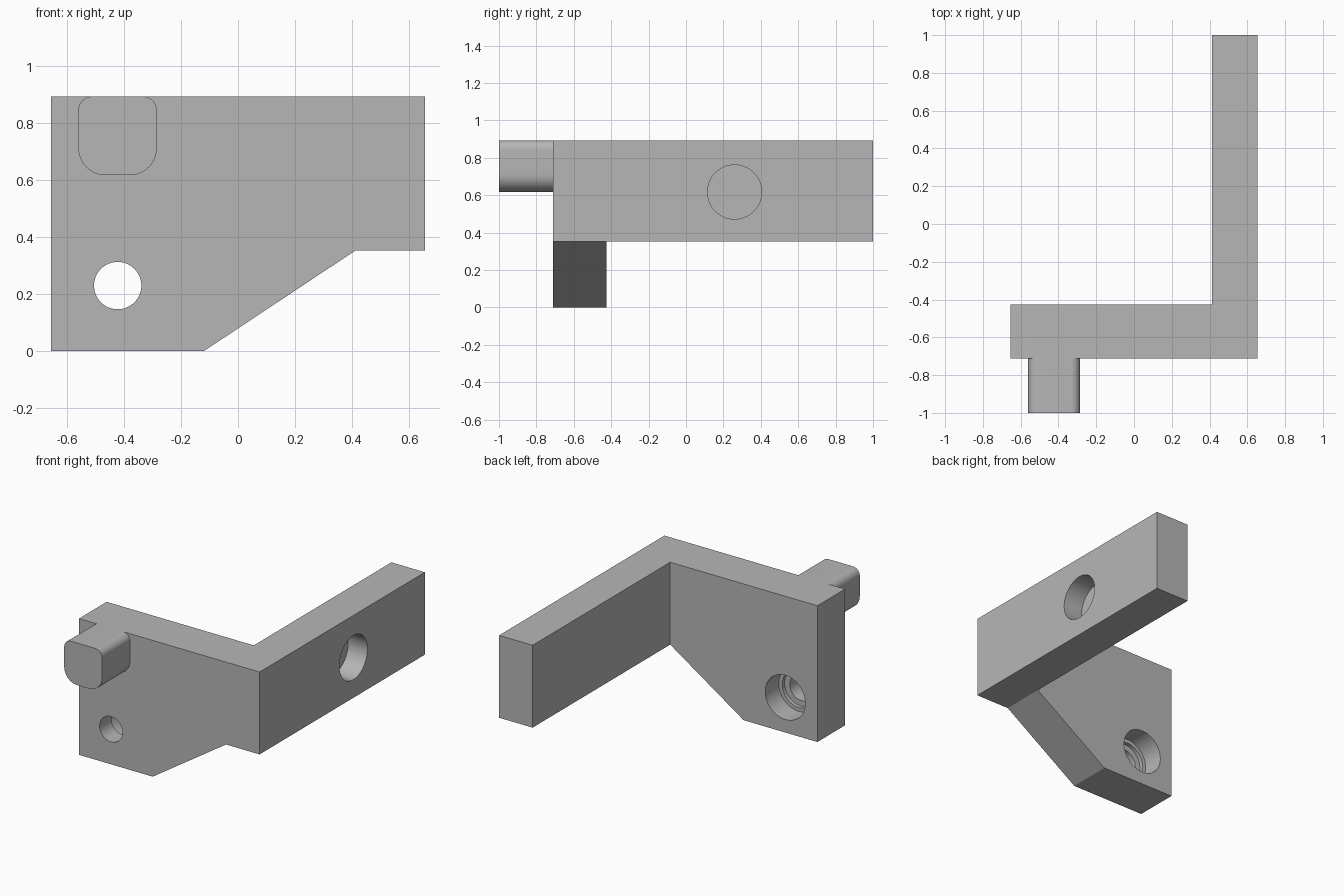
import bpy
import bmesh
from math import cos, sin, pi
from mathutils import Matrix, Vector

cube = bpy.data.objects.get("Cube")
if cube:
    bpy.data.objects.remove(cube, do_unlink=True)

grey = bpy.data.materials.new("plain grey")
grey.use_nodes = True
COLOUR = (0.47, 0.47, 0.47, 1)
grey.diffuse_color = COLOUR
grey.node_tree.nodes["Principled BSDF"].inputs["Base Color"].default_value = COLOUR

TOP, WIDE, ARM_BOTTOM = 0.893, 0.655, 0.353
FRONT, BACK = -0.712, -0.425


def prism(name, outline, y0, y1):
    """Extrude an x-z outline along y."""
    bm = bmesh.new()
    face = bm.faces.new([bm.verts.new((x, y0, z)) for x, z in outline])
    moved = bmesh.ops.extrude_face_region(bm, geom=[face])["geom"]
    verts = [v for v in moved if isinstance(v, bmesh.types.BMVert)]
    bmesh.ops.translate(bm, verts=verts, vec=(0, y1 - y0, 0))
    bmesh.ops.recalc_face_normals(bm, faces=bm.faces)
    mesh = bpy.data.meshes.new(name)
    bm.to_mesh(mesh)
    bm.free()
    mesh.materials.append(grey)
    obj = bpy.data.objects.new(name, mesh)
    bpy.context.collection.objects.link(obj)
    return obj


def rectangle(x0, x1, z0, z1):
    return [(x0, z0), (x1, z0), (x1, z1), (x0, z1)]


def rounded(x0, x1, z0, z1, low, high, steps=10):
    """Rectangle with separate lower and upper corner radii."""
    corners = [(x1 - low, z0 + low, low, -pi / 2), (x1 - high, z1 - high, high, 0),
               (x0 + high, z1 - high, high, pi / 2), (x0 + low, z0 + low, low, pi)]
    return [(cx + r * cos(a + pi / 2 * i / steps), cz + r * sin(a + pi / 2 * i / steps))
            for cx, cz, r, a in corners for i in range(steps + 1)]


def circle(x, z, r, sides=64):
    return [(x + r * cos(2 * pi * i / sides), z + r * sin(2 * pi * i / sides))
            for i in range(sides)]


def combine(base, part, operation):
    """Apply a boolean and discard the helper part."""
    mod = base.modifiers.new(part.name, "BOOLEAN")
    mod.operation, mod.solver, mod.object = operation, "EXACT", part
    bpy.context.view_layer.objects.active = base
    bpy.ops.object.modifier_apply(modifier=mod.name)
    bpy.data.objects.remove(part, do_unlink=True)


# Front plate with its sloping lower edge
bracket = prism("angle_bracket", [(-WIDE, 0), (-0.12, 0), (0.412, ARM_BOTTOM),
                                  (WIDE, ARM_BOTTOM), (WIDE, TOP), (-WIDE, TOP)], FRONT, BACK)

# Long side arm and rounded peg
combine(bracket, prism("side_arm", rectangle(0.412, WIDE, ARM_BOTTOM, TOP), FRONT, 1), "UNION")
combine(bracket, prism("peg", rounded(-0.56, -0.285, 0.617, TOP, 0.095, 0.048),
                       -1, FRONT + 0.05), "UNION")

# Stepped screw hole, widest at the back of the plate
for radius, start in ((0.083, FRONT - 0.1), (0.12, BACK - 0.165), (0.145, BACK - 0.14)):
    combine(bracket, prism("screw_hole", circle(-0.422, 0.23, radius), start, BACK + 0.1),
            "DIFFERENCE")

# Blind round pocket in the outer face of the arm
pocket = prism("arm_pocket", circle(0, 0, 0.145), -0.14, 0.1)
pocket.data.transform(Matrix.Translation(Vector((WIDE, 0.26, 0.617)))
                      @ Matrix.Rotation(-pi / 2, 4, "Z"))
combine(bracket, pocket, "DIFFERENCE")

# Smooth curved walls, crisp edges
bpy.ops.object.select_all(action="DESELECT")
bracket.select_set(True)
bpy.context.view_layer.objects.active = bracket
bpy.ops.object.shade_smooth_by_angle(angle=pi / 6)
